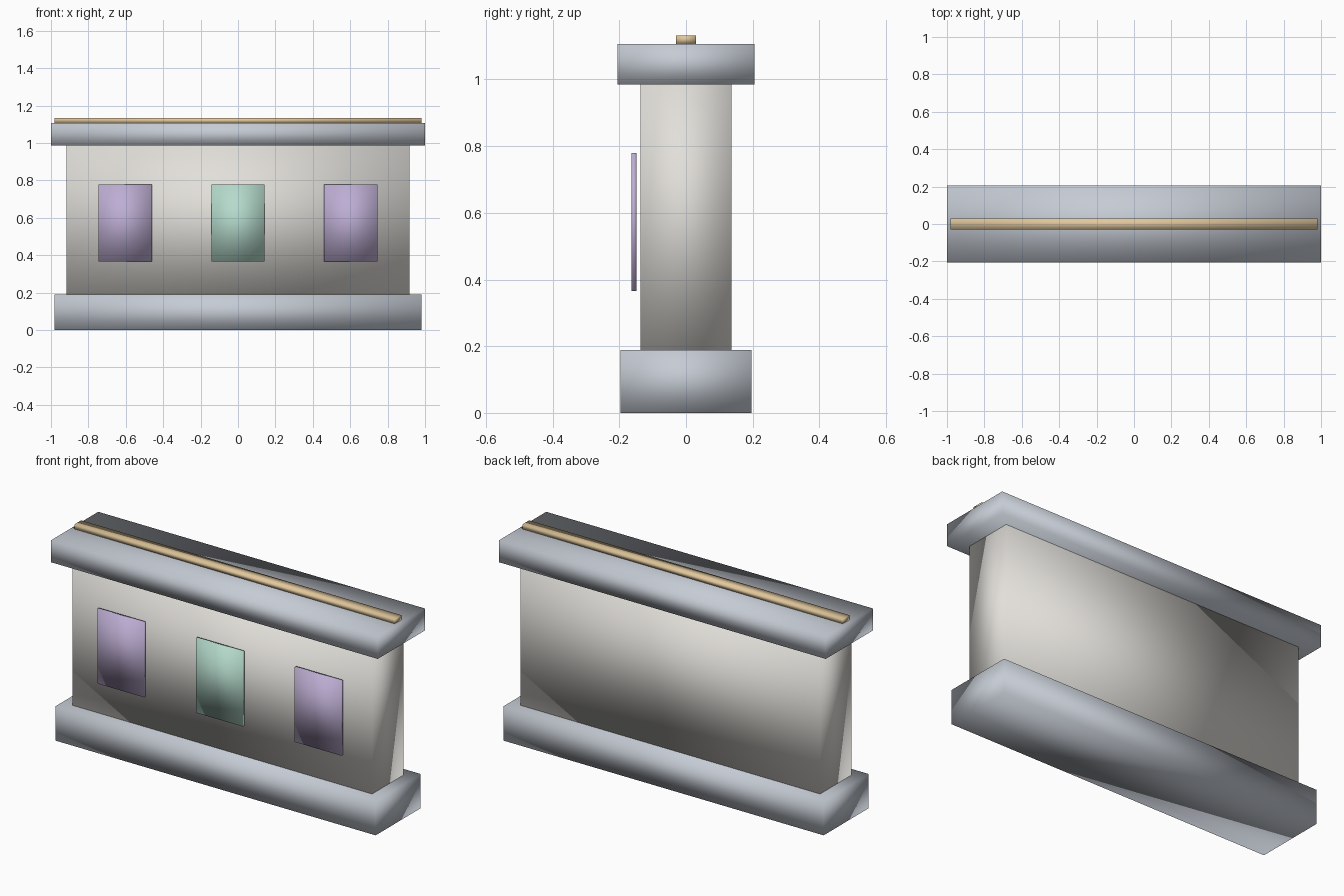
import bpy, bmesh
from mathutils import Vector

if "Cube" in bpy.data.objects:
    bpy.data.objects.remove(bpy.data.objects["Cube"])


def material(name, rgb):
    m = bpy.data.materials.new(name)
    m.diffuse_color = (*rgb, 1)
    m.use_nodes = True
    m.node_tree.nodes["Principled BSDF"].inputs["Base Color"].default_value = m.diffuse_color
    return m


def box(name, lo, hi, mat):
    """Box between two corners, with soft shading shared across its edges."""
    lo, hi = Vector(lo), Vector(hi)
    bm = bmesh.new()
    bmesh.ops.create_cube(bm, size=1)
    bmesh.ops.scale(bm, vec=hi - lo, verts=bm.verts)
    for f in bm.faces:
        f.smooth = True
    mesh = bpy.data.meshes.new(name)
    bm.to_mesh(mesh)
    bm.free()
    mesh.materials.append(mat)
    ob = bpy.data.objects.new(name, mesh)
    ob.location = (lo + hi) / 2
    bpy.context.collection.objects.link(ob)
    return ob


stone = material("stone", (0.56, 0.60, 0.66))
plaster = material("plaster", (0.76, 0.74, 0.70))
brass = material("brass", (0.75, 0.57, 0.33))
violet = material("violet", (0.51, 0.42, 0.65))
green = material("green", (0.46, 0.70, 0.60))


def slab(name, x, y, z0, z1, mat):
    return box(name, (-x, -y, z0), (x, y, z1), mat)


# Stacked wall: plinth, body, coping and top rail
slab("wall_base", 0.981, 0.197, 0, 0.189, stone)
slab("wall_body", 0.917, 0.137, 0.189, 0.985, plaster)
slab("wall_cap", 1.0, 0.206, 0.985, 1.107, stone)
slab("top_rail", 0.981, 0.03, 1.107, 1.132, brass)

# Thin panels standing just clear of the front face
for name, x, mat in (("left_panel", -0.604, violet),
                     ("middle_panel", 0, green),
                     ("right_panel", 0.604, violet)):
    box(name, (x - 0.143, -0.163, 0.365), (x + 0.143, -0.149, 0.779), mat)
